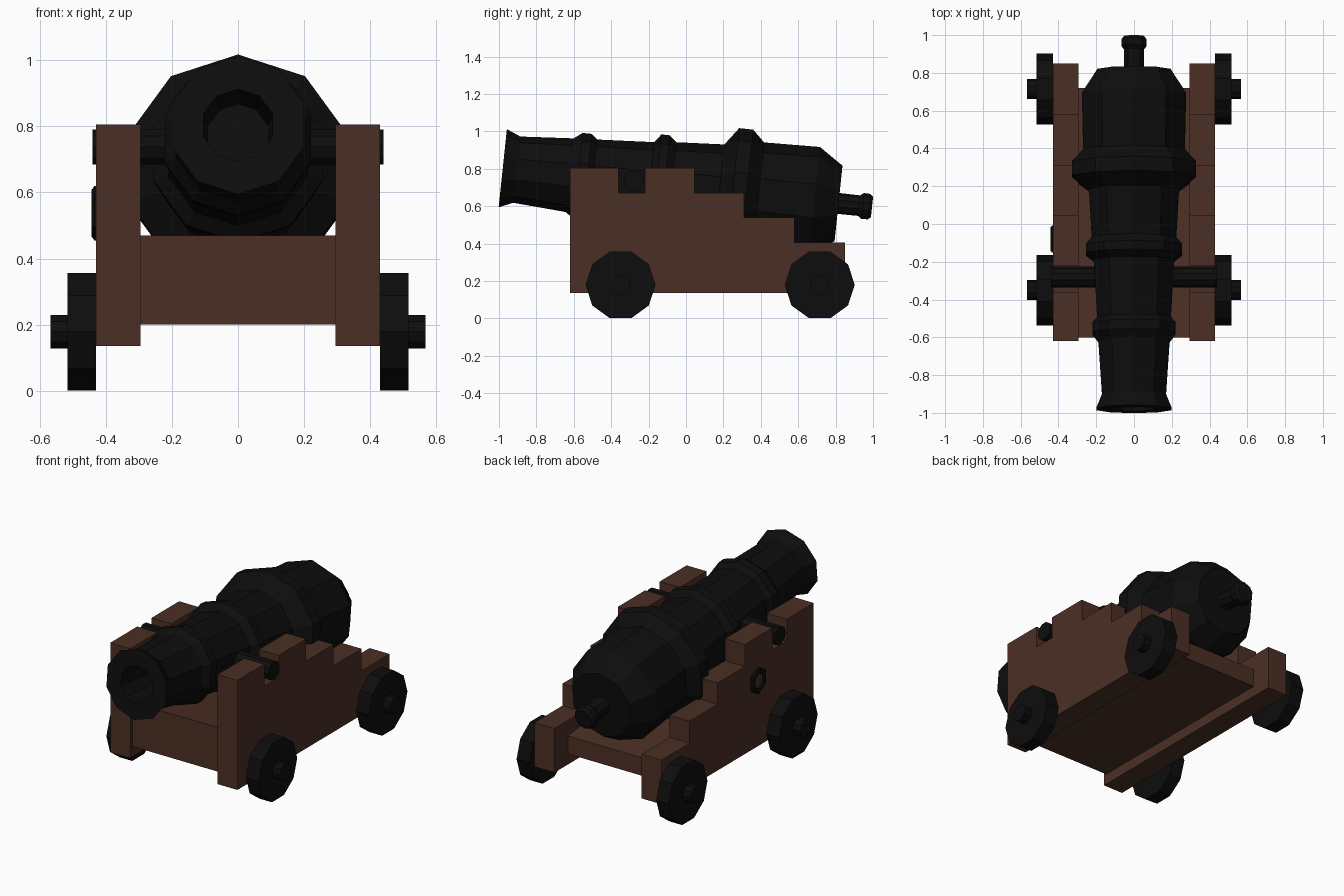
import bpy, bmesh, math
from mathutils import Matrix, Vector

if "Cube" in bpy.data.objects:
    bpy.data.objects.remove(bpy.data.objects["Cube"])


def material(name, rgb):
    m = bpy.data.materials.new(name)
    m.diffuse_color = (*rgb, 1)
    m.use_nodes = True
    m.node_tree.nodes["Principled BSDF"].inputs["Base Color"].default_value = m.diffuse_color
    return m


IRON = material("black iron", (0.004, 0.004, 0.004))
WOOD = material("brown wood", (0.07, 0.028, 0.018))


def finish(name, bm, mat):
    bmesh.ops.recalc_face_normals(bm, faces=bm.faces)
    me = bpy.data.meshes.new(name)
    bm.to_mesh(me)
    bm.free()
    me.materials.append(mat)
    ob = bpy.data.objects.new(name, me)
    bpy.context.collection.objects.link(ob)
    return ob


def lathe(name, profile, matrix, mat, sides=10, closed=False):
    """Sweep (height, radius) points around local z; first vertex on local x."""
    bm = bmesh.new()
    rings = []
    for t, r in profile:
        rings.append([bm.verts.new(matrix @ Vector((
            r * math.cos(math.tau * i / sides), r * math.sin(math.tau * i / sides), t)))
            for i in range(sides)])
    pairs = list(zip(rings, rings[1:]))
    if closed:
        pairs.append((rings[-1], rings[0]))
    for a, b in pairs:
        for i in range(sides):
            j = (i + 1) % sides
            bm.faces.new((a[i], a[j], b[j], b[i]))
    if not closed:
        bm.faces.new(rings[0])
        bm.faces.new(rings[-1])
    return finish(name, bm, mat)


def prism(name, outline, x0, x1, mat):
    """Extrude a (y, z) outline from x0 to x1."""
    bm = bmesh.new()
    face = bm.faces.new([bm.verts.new((x0, y, z)) for y, z in outline])
    ext = bmesh.ops.extrude_face_region(bm, geom=[face])
    bmesh.ops.translate(bm, vec=(x1 - x0, 0, 0),
                        verts=[v for v in ext["geom"] if isinstance(v, bmesh.types.BMVert)])
    return finish(name, bm, mat)


def frame(origin, x_axis, z_axis):
    x, z = Vector(x_axis), Vector(z_axis)
    m = Matrix((x, z.cross(x), z)).transposed().to_4x4()
    m.translation = origin
    return m


# Barrel: bore, flared muzzle, three raised bands, tapered breech and knob
tilt = math.radians(6)
s, c = math.sin(tilt), math.cos(tilt)
barrel_profile = [
    (-0.70, 0.095), (-0.985, 0.11), (-0.985, 0.21), (-0.91, 0.178),
    (-0.625, 0.198), (-0.58, 0.232), (-0.53, 0.232), (-0.50, 0.205),
    (-0.195, 0.223), (-0.16, 0.268), (-0.115, 0.268), (-0.075, 0.235),
    (0.18, 0.25), (0.25, 0.345), (0.325, 0.345), (0.39, 0.283),
    (0.69, 0.29), (0.82, 0.203), (0.82, 0.056), (0.93, 0.055),
    (0.95, 0.07), (0.985, 0.068), (1.0, 0.055)]
lathe("barrel", barrel_profile, frame((0, 0, 0.70), (0, s, c), (0, c, -s)), IRON)

# Trunnion bar resting in the notches
lathe("trunnion", [(-0.44, 0.056), (0.44, 0.056)],
      frame((0, -0.28, 0.737), (0, 1, 0), (1, 0, 0)), IRON)

# Stepped cheeks on both sides
cheek = [(-0.62, 0.135), (-0.62, 0.805), (-0.36, 0.805), (-0.36, 0.67),
         (-0.22, 0.67), (-0.22, 0.805), (0.045, 0.805), (0.045, 0.67),
         (0.31, 0.67), (0.31, 0.54), (0.58, 0.54), (0.58, 0.405),
         (0.85, 0.405), (0.85, 0.135)]
for side, label in ((-1, "left"), (1, "right")):
    prism(f"{label}_cheek", cheek, side * 0.295, side * 0.43, WOOD)
    # Wheels with projecting hubs
    for y, end in ((-0.35, "front"), (0.715, "rear")):
        lathe(f"{label}_{end}_wheel",
              [(0.43, 0.187), (0.515, 0.187), (0.515, 0.053), (0.567, 0.053)],
              frame((0, y, 0.179), (0, 1, 0), (side, 0, 0)), IRON)

# Sloping bed between the cheeks
prism("bed", [(-0.60, 0.20), (-0.60, 0.47), (0.72, 0.31), (0.72, 0.20)],
      -0.295, 0.295, WOOD)

# Six-sided iron ring on the left cheek
lathe("side_ring", [(0.428, 0.083), (0.434, 0.083), (0.443, 0.07), (0.443, 0.05), (0.428, 0.045)],
      frame((0, -0.08, 0.537), (0, 0, 1), (-1, 0, 0)), IRON, sides=6, closed=True)
